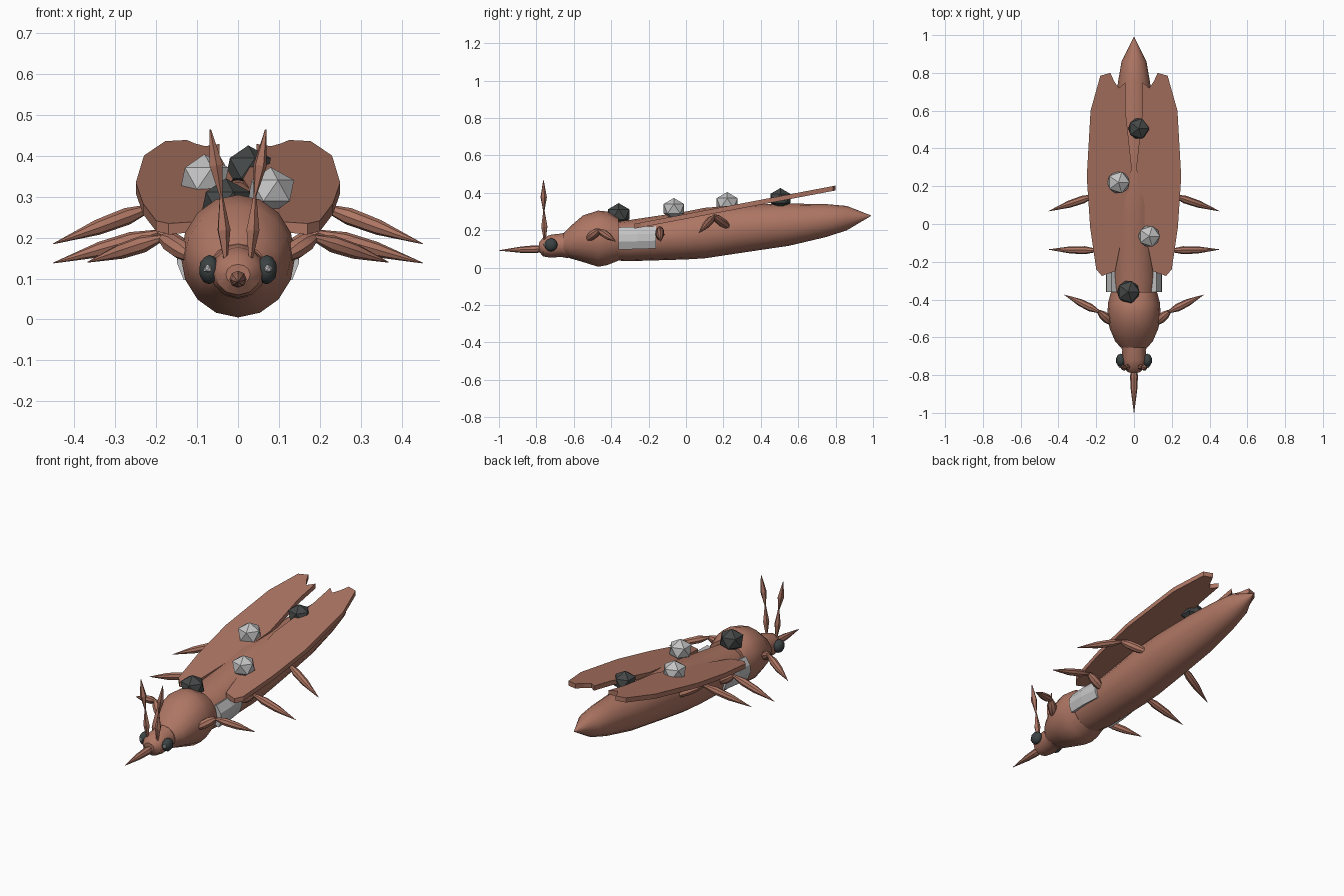
import bpy, bmesh, math
from mathutils import Vector

if "Cube" in bpy.data.objects:
    bpy.data.objects.remove(bpy.data.objects["Cube"])


def material(name, rgb):
    m = bpy.data.materials.new(name)
    m.diffuse_color = (*rgb, 1)
    m.use_nodes = True
    m.node_tree.nodes["Principled BSDF"].inputs["Base Color"].default_value = m.diffuse_color
    return m


BROWN = material("copper brown", (0.42, 0.18, 0.125))
DARK = material("charcoal", (0.06, 0.065, 0.065))
EYE = material("eye slate", (0.045, 0.055, 0.057))
LIGHT = material("pale grey", (0.55, 0.55, 0.55))


def finish(bm, name, mat, smooth=None):
    bmesh.ops.recalc_face_normals(bm, faces=bm.faces)
    me = bpy.data.meshes.new(name)
    bm.to_mesh(me)
    bm.free()
    me.materials.append(mat)
    ob = bpy.data.objects.new(name, me)
    bpy.context.collection.objects.link(ob)
    if smooth:
        bpy.ops.object.select_all(action='DESELECT')
        ob.select_set(True)
        bpy.context.view_layer.objects.active = ob
        bpy.ops.object.shade_smooth_by_angle(angle=math.radians(smooth))
    return ob


def skin(bm, rings):
    """Bridge successive rings of points and cap both ends."""
    vs = [[bm.verts.new(p) for p in r] for r in rings]
    n = len(rings[0])
    for a, b in zip(vs, vs[1:]):
        for i in range(n):
            j = (i + 1) % n
            bm.faces.new((a[i], a[j], b[j], b[i]))
    bm.faces.new(vs[0])
    bm.faces.new(vs[-1])


def loft(name, sections, mat, sides=16):
    """Body volume from (y, centre z, half width, half height) sections."""
    bm = bmesh.new()
    turns = [2 * math.pi * i / sides for i in range(sides)]
    skin(bm, [[(rx * math.cos(t), y, zc + rz * math.sin(t)) for t in turns]
              for y, zc, rx, rz in sections])
    return finish(bm, name, mat, 35)


def spindle(name, a, b, profile, sides=6, smooth=None):
    """Tapered limb from a to b, profile = (fraction, radius) pairs."""
    a, b = Vector(a), Vector(b)
    q = (b - a).to_track_quat('Z', 'Y')
    bm = bmesh.new()
    turns = [2 * math.pi * i / sides for i in range(sides)]
    skin(bm, [[a.lerp(b, f) + q @ Vector((r * math.cos(t), r * math.sin(t), 0)) for t in turns]
              for f, r in profile])
    return finish(bm, name, BROWN, smooth)


def ball(name, pos, radii, mat, sub=1, smooth=None):
    bm = bmesh.new()
    bmesh.ops.create_icosphere(bm, subdivisions=sub, radius=1)
    for v in bm.verts:
        v.co = Vector(pos) + Vector([c * r for c, r in zip(v.co, radii)])
    return finish(bm, name, mat, smooth)


# Body volumes
loft("abdomen", [(-0.42, 0.14, 0.105, 0.1), (-0.3, 0.145, 0.122, 0.11), (0, 0.172, 0.13, 0.128),
                 (0.1, 0.185, 0.13, 0.135), (0.3, 0.208, 0.125, 0.128), (0.55, 0.23, 0.11, 0.113),
                 (0.75, 0.252, 0.085, 0.088), (0.86, 0.265, 0.066, 0.065),
                 (0.99, 0.278, 0.001, 0.001)], BROWN)
loft("thorax", [(-0.655, 0.125, 0.07, 0.06), (-0.62, 0.135, 0.1, 0.085), (-0.55, 0.155, 0.13, 0.125),
                (-0.47, 0.155, 0.14, 0.15), (-0.42, 0.157, 0.138, 0.143),
                (-0.36, 0.153, 0.122, 0.115)], BROWN)
loft("head", [(-0.785, 0.11, 0.03, 0.025), (-0.765, 0.11, 0.055, 0.05), (-0.72, 0.115, 0.068, 0.062),
              (-0.67, 0.12, 0.062, 0.062), (-0.63, 0.12, 0.075, 0.07)], BROWN, 12)
spindle("beak", (0, -0.76, 0.1), (0, -1, 0.092),
        [(0, 0.016), (0.2, 0.021), (0.5, 0.017), (1, 0.001)], 8)

TAPER = [(0, 0.008), (0.25, 0.021), (0.55, 0.019), (1, 0.001)]
THIGH = [(0, 0.012), (0.4, 0.024), (0.75, 0.023), (1, 0.012)]
# hip, knee, foot for each leg pair
LEGS = {"front": ((0.11, -0.53, 0.15), (0.185, -0.465, 0.2), (0.368, -0.375, 0.14)),
        "middle": ((0.1, -0.14, 0.15), (0.195, -0.14, 0.212), (0.452, -0.135, 0.138)),
        "hind": ((0.1, 0.23, 0.215), (0.21, 0.15, 0.275), (0.452, 0.068, 0.185))}

# Wing outline seen from above, right side
WING = [(0.17, -0.275), (0.2, -0.24), (0.232, -0.02), (0.25, 0.25), (0.23, 0.6), (0.178, 0.785),
        (0.125, 0.8), (0.105, 0.755), (0.08, 0.72), (0.045, 0.75), (0.045, 0.6), (0.012, 0.3),
        (0.05, 0), (0.1, -0.25)]

for side, s in (("right", 1), ("left", -1)):
    def flip(p):
        return (p[0] * s, p[1], p[2])

    for leg, (hip, knee, foot) in LEGS.items():
        spindle(f"{side}_{leg}_thigh", flip(hip), flip(knee), THIGH, 8, 40)
        spindle(f"{side}_{leg}_shin", flip(knee), flip(foot), TAPER, 8, 40)

    # Pitched wing plate
    bm = bmesh.new()
    skin(bm, [[(x * s, y, 0.217 + (y + 0.3) * 0.19 + dz) for x, y in WING] for dz in (-0.013, 0.013)])
    finish(bm, f"{side}_wing", BROWN)

    # Antenna of two pointed segments
    DIAMOND = [(0, 0.004), (0.45, 0.017), (1, 0.002)]
    spindle(f"{side}_antenna_lower", flip((0.03, -0.755, 0.14)), flip((0.042, -0.76, 0.315)), DIAMOND, 5)
    spindle(f"{side}_antenna_upper", flip((0.042, -0.76, 0.305)), flip((0.068, -0.762, 0.465)), DIAMOND, 5)

    # Eye and its glint
    ball(f"{side}_eye", flip((0.07, -0.722, 0.122)), (0.026, 0.036, 0.036), EYE, 2, 50)
    ball(f"{side}_eye_glint", flip((0.073, -0.752, 0.124)), (0.011, 0.011, 0.011), LIGHT)

    # Curved pale panel on the flank
    bm = bmesh.new()
    arc = [math.radians(a) for a in (-28, -5, 15, 38)]
    rings = []
    for y, r in ((-0.36, 0.15), (-0.26, 0.15), (-0.16, 0.138)):
        rings.append([(s * rr * math.cos(t), y, 0.148 + (y + 0.36) * 0.03 + 0.11 * math.sin(t) * rr / r)
                      for rr, seq in ((r, arc), (0.11, arc[::-1])) for t in seq])
    skin(bm, rings)
    finish(bm, f"{side}_flank_panel", LIGHT)

# Faceted stones along the back
for name, pos, r, mat in (("front_dark_stone", (-0.03, -0.36, 0.285), 0.067, DARK),
                          ("front_pale_stone", (0.08, -0.065, 0.315), 0.064, LIGHT),
                          ("rear_pale_stone", (-0.082, 0.22, 0.345), 0.066, LIGHT),
                          ("rear_dark_stone", (0.025, 0.505, 0.37), 0.062, DARK)):
    ball(name, pos, (r, r, r * 0.9), mat)
